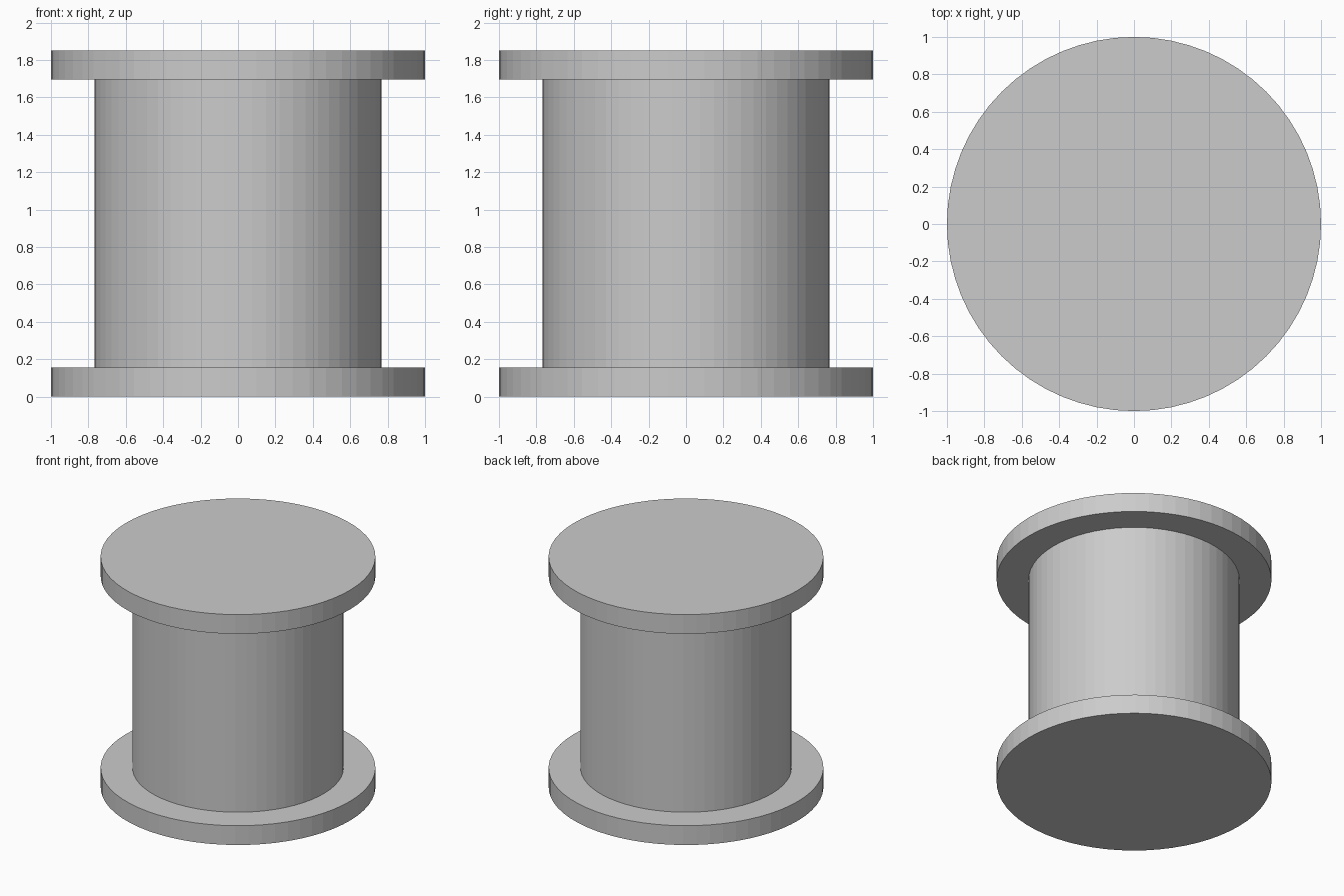
import bpy, bmesh
from math import cos, sin, tau

if "Cube" in bpy.data.objects:
    bpy.data.objects.remove(bpy.data.objects["Cube"])

SIDES = 64
FLANGE_R, CORE_R = 1.0, 0.768
FLANGE_H, HEIGHT = 0.155, 1.85

# Spool outline from bottom to top: (radius, z)
profile = [
    (FLANGE_R, 0), (FLANGE_R, FLANGE_H),
    (CORE_R, FLANGE_H), (CORE_R, HEIGHT - FLANGE_H),
    (FLANGE_R, HEIGHT - FLANGE_H), (FLANGE_R, HEIGHT),
]

bm = bmesh.new()
rings = [[bm.verts.new((r * cos(tau * i / SIDES), r * sin(tau * i / SIDES), z))
          for i in range(SIDES)] for r, z in profile]

# Walls and flange undersides
for low, high in zip(rings, rings[1:]):
    for i in range(SIDES):
        j = (i + 1) % SIDES
        bm.faces.new((low[i], low[j], high[j], high[i]))

# End caps
bm.faces.new(rings[0][::-1])
bm.faces.new(rings[-1])

mesh = bpy.data.meshes.new("spool")
bm.to_mesh(mesh)
bm.free()
bpy.context.collection.objects.link(bpy.data.objects.new("spool", mesh))
